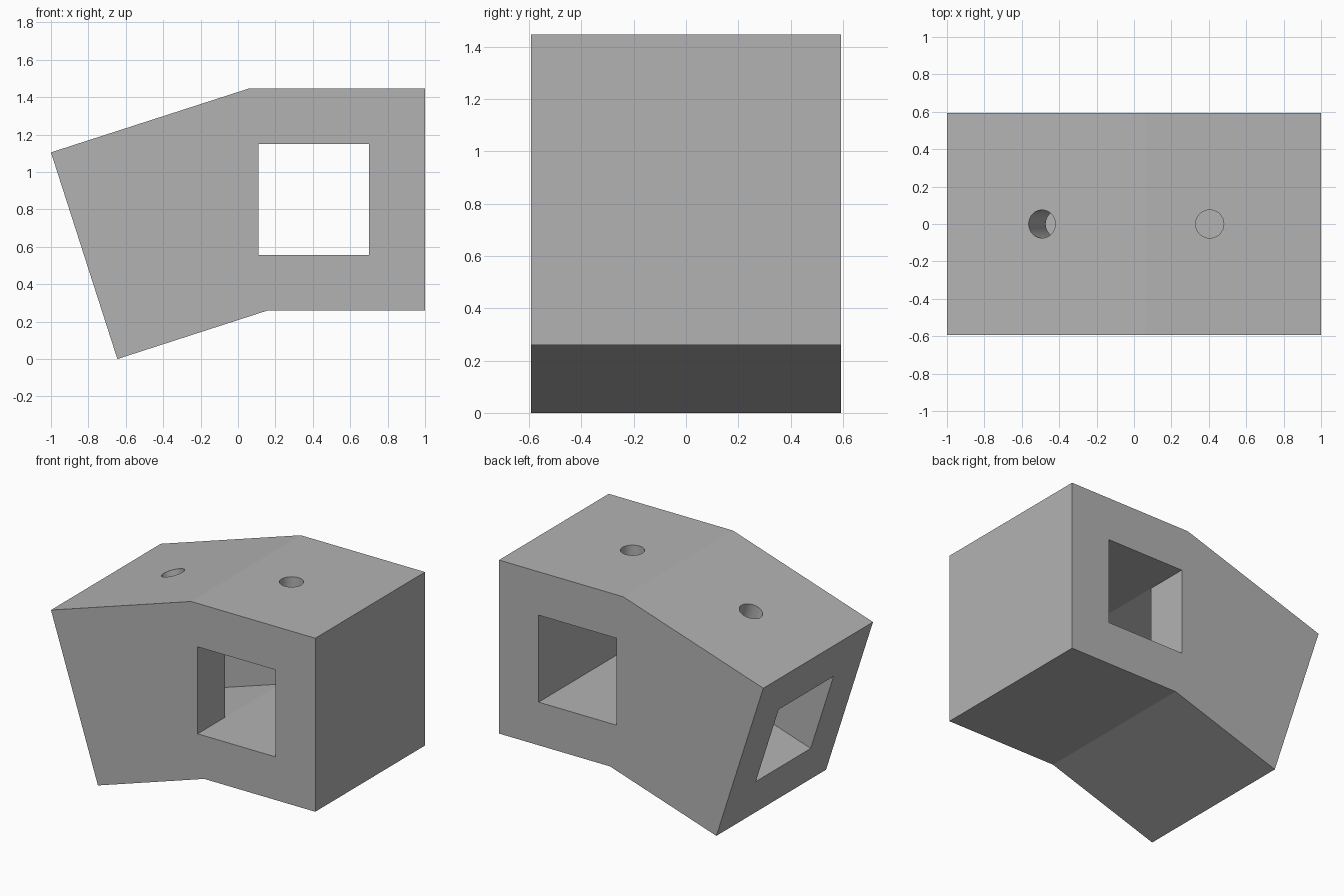
import bpy, bmesh, math
from mathutils import Vector

cube = bpy.data.objects.get("Cube")
if cube:
    bpy.data.objects.remove(cube, do_unlink=True)

BEND = math.atan(0.322)     # tilt of the left-hand half
DEPTH = 0.593               # half depth of the block
HALF = 0.297                # half width of the square passages

grey = bpy.data.materials.new("plain grey")
grey.use_nodes = True
colour = (0.45, 0.45, 0.45, 1)
grey.diffuse_color = colour
grey.node_tree.nodes["Principled BSDF"].inputs["Base Color"].default_value = colour


def prism(name, profile, half_depth):
    """Extrude an x-z outline symmetrically along y."""
    bm = bmesh.new()
    face = bm.faces.new([bm.verts.new((x, -half_depth, z)) for x, z in profile])
    new = bmesh.ops.extrude_face_region(bm, geom=[face])["geom"]
    verts = [v for v in new if isinstance(v, bmesh.types.BMVert)]
    bmesh.ops.translate(bm, verts=verts, vec=(0, 2 * half_depth, 0))
    bmesh.ops.recalc_face_normals(bm, faces=bm.faces)
    mesh = bpy.data.meshes.new(name)
    bm.to_mesh(mesh)
    bm.free()
    obj = bpy.data.objects.new(name, mesh)
    bpy.context.collection.objects.link(obj)
    mesh.materials.append(grey)
    return obj


def drill(name, x, z, tilt):
    """Round cutter centred on a point of the top surface."""
    bpy.ops.mesh.primitive_cylinder_add(vertices=64, radius=0.075, depth=0.9,
                                        location=(x, 0, z), rotation=(0, tilt, 0))
    obj = bpy.context.object
    obj.name = name
    obj.data.materials.append(grey)
    return obj


# Bent block
body = prism("bent_block", [(-1, 1.105), (-0.645, 0), (0.16, 0.26),
                            (1, 0.26), (1, 1.447), (0.06, 1.447)], DEPTH)

# Square passage from front to back
cross_passage = prism("cross_passage_cutter", [(0.11, 0.555), (0.7, 0.555),
                                               (0.7, 1.15), (0.11, 1.15)], 1)

# Sloping square passage from the tilted end into the cross passage
slope = math.tan(BEND)
side_passage = prism("side_passage_cutter",
                     [(-1.2, 0.555 - 1.31 * slope), (0.11, 0.555), (0.3, 0.65),
                      (0.3, 1.05), (0.11, 1.15), (-1.2, 1.15 - 1.31 * slope)], HALF)

# Round holes down into the passages
straight_hole = drill("straight_hole_cutter", 0.405, 1.447, 0)
tilted_hole = drill("tilted_hole_cutter", -0.492, 1.447 - 0.552 * slope, -BEND)

for cutter in (cross_passage, side_passage, straight_hole, tilted_hole):
    bpy.context.view_layer.objects.active = body
    mod = body.modifiers.new(cutter.name, "BOOLEAN")
    mod.operation = "DIFFERENCE"
    mod.solver = "EXACT"
    mod.object = cutter
    bpy.ops.object.modifier_apply(modifier=mod.name)
    bpy.data.objects.remove(cutter, do_unlink=True)

# Smooth hole walls, crisp edges elsewhere
bpy.ops.object.select_all(action="DESELECT")
body.select_set(True)
bpy.context.view_layer.objects.active = body
bpy.ops.object.shade_smooth_by_angle(angle=math.radians(15))
